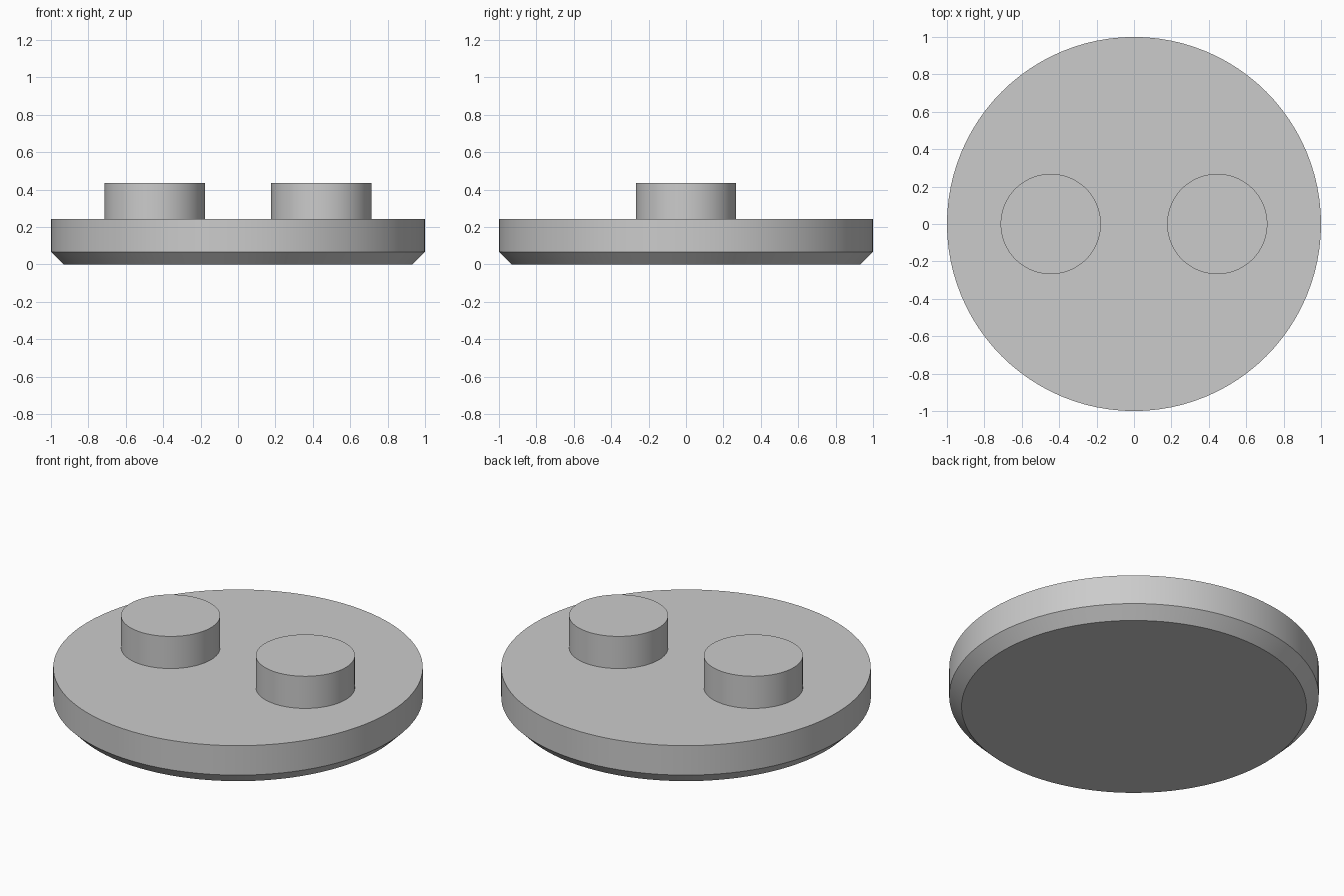
import bpy
import math

cube = bpy.data.objects.get("Cube")
if cube:
    bpy.data.objects.remove(cube, do_unlink=True)

grey = bpy.data.materials.new("light_grey")
grey.use_nodes = True
colour = (0.6, 0.6, 0.6, 1)
grey.diffuse_color = colour
grey.node_tree.nodes["Principled BSDF"].inputs["Base Color"].default_value = colour

SIDES = 96


def turned(name, profile, x=0):
    """Closed solid of revolution from (radius, height) rings, bottom to top."""
    verts = [(r * math.cos(math.tau * i / SIDES), r * math.sin(math.tau * i / SIDES), z)
             for r, z in profile for i in range(SIDES)]
    last = (len(profile) - 1) * SIDES
    faces = [tuple(reversed(range(SIDES))), tuple(range(last, last + SIDES))]
    for ring in range(0, last, SIDES):
        for i in range(SIDES):
            j = (i + 1) % SIDES
            faces.append((ring + i, ring + j, ring + SIDES + j, ring + SIDES + i))
    mesh = bpy.data.meshes.new(name)
    mesh.from_pydata(verts, [], faces)
    mesh.materials.append(grey)
    obj = bpy.data.objects.new(name, mesh)
    obj.location.x = x
    bpy.context.collection.objects.link(obj)
    bpy.ops.object.select_all(action="DESELECT")
    obj.select_set(True)
    bpy.context.view_layer.objects.active = obj
    bpy.ops.object.shade_smooth_by_angle(angle=math.radians(30))
    return obj


# Round base with a chamfered lower edge
BASE_TOP = 0.243
turned("base_disc", [(0.933, 0), (1, 0.067), (1, BASE_TOP)])

# Two pegs standing on the base
for side, x in (("left", 0.445), ("right", -0.445)):
    turned(side + "_peg", [(0.268, BASE_TOP), (0.268, 0.435)], x)
